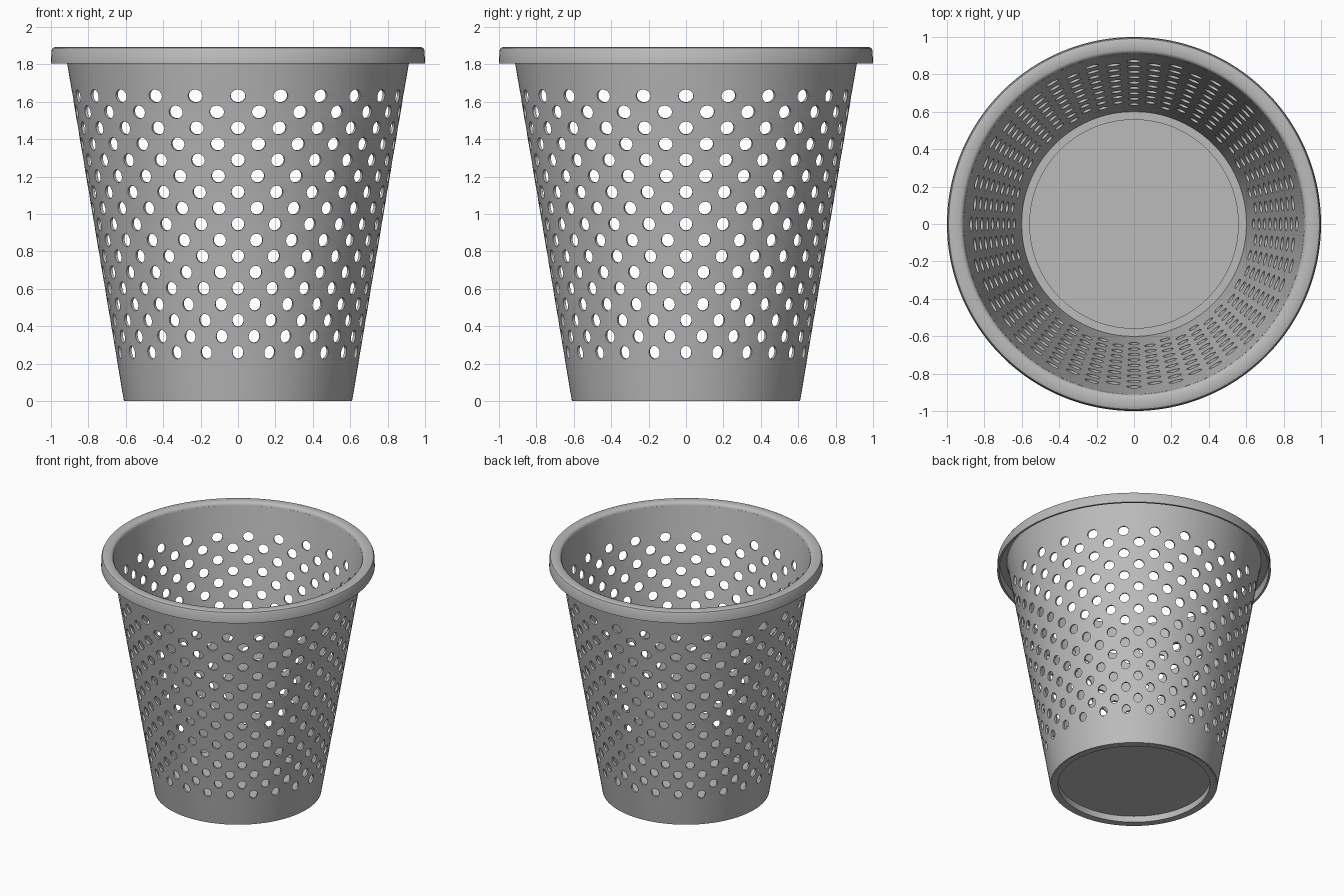
import bpy, bmesh, math

if "Cube" in bpy.data.objects:
    bpy.data.objects.remove(bpy.data.objects["Cube"])

SEG = 192                      # facets around the basket
ROWS, COLS = 17, 48            # hole rows, half-cells around
Z0, DZ = 0.26, 0.0857          # first hole row and row spacing
WALL_TOP = 1.865
HALF = 2 * math.pi / COLS      # angle of half a hole cell

plastic = bpy.data.materials.new("grey_plastic")
plastic.diffuse_color = (0.5, 0.5, 0.5, 1)
plastic.use_nodes = True
plastic.node_tree.nodes["Principled BSDF"].inputs["Base Color"].default_value = plastic.diffuse_color


def finish(bm, name, thickness=0):
    bmesh.ops.remove_doubles(bm, verts=bm.verts, dist=1e-4)
    bmesh.ops.recalc_face_normals(bm, faces=bm.faces)
    mesh = bpy.data.meshes.new(name)
    bm.to_mesh(mesh)
    bm.free()
    mesh.materials.append(plastic)
    ob = bpy.data.objects.new(name, mesh)
    bpy.context.collection.objects.link(ob)
    bpy.ops.object.select_all(action='DESELECT')
    ob.select_set(True)
    bpy.context.view_layer.objects.active = ob
    if thickness:
        mod = ob.modifiers.new("thickness", 'SOLIDIFY')
        mod.thickness = thickness
        mod.offset = -1
        bpy.ops.object.modifier_apply(modifier=mod.name)
    bpy.ops.object.shade_smooth_by_angle(angle=math.radians(35))
    return ob


def on_cone(u, z):
    """Point on the tapered wall; u counts half-cells around."""
    r = 0.61 + 0.168 * z
    return (r * math.sin(u * HALF), -r * math.cos(u * HALF), z)


def lathe(name, profile):
    """Spin a closed (radius, z) profile around z."""
    bm = bmesh.new()
    rings = []
    for i in range(SEG):
        a = 2 * math.pi * i / SEG
        rings.append([bm.verts.new((r * math.sin(a), -r * math.cos(a), z)) for r, z in profile])
    n = len(profile)
    for i in range(SEG):
        p, q = rings[i], rings[(i + 1) % SEG]
        for j in range(n):
            k = (j + 1) % n
            if profile[j][0] == 0 and profile[k][0] == 0:
                continue
            if profile[j][0] == 0:
                bm.faces.new((p[j], q[k], p[k]))
            elif profile[k][0] == 0:
                bm.faces.new((p[j], q[j], p[k]))
            else:
                bm.faces.new((p[j], q[j], q[k], p[k]))
    return finish(bm, name)


# Perforated wall: diamond cells, each with an oval hole
bm = bmesh.new()


def quad(*pts):
    bm.faces.new([bm.verts.new(on_cone(u, z)) for u, z in pts])


CORNERS = [(1, 0), (0, 1), (-1, 0), (0, -1), (1, 0)]


def cell_point(k, c, z):
    (x0, y0), (x1, y1) = CORNERS[k // 4], CORNERS[k // 4 + 1]
    t = (k % 4) / 4
    return (c + x0 + (x1 - x0) * t, z + DZ * (y0 + (y1 - y0) * t))


def hole_point(k, c, z):
    a = k * math.pi / 8
    return (c + 0.345 * math.cos(a), z + 0.035 * math.sin(a))


for row in range(ROWS):
    z = Z0 + row * DZ
    for c in range(row % 2, COLS, 2):
        for k in range(16):
            m = (k + 1) % 16
            quad(hole_point(k, c, z), cell_point(k, c, z),
                 cell_point(m, c, z), hole_point(m, c, z))

# Plain bands below and above the holes
for j in range(SEG):
    u, v = j / 4, (j + 1) / 4
    du, dv = [DZ * abs((w % 2) - 1) for w in (u, v)]
    quad((u, 0), (v, 0), (v, Z0 - dv), (u, Z0 - du))
    zt = Z0 + (ROWS - 1) * DZ
    quad((u, zt + du), (v, zt + dv), (v, WALL_TOP), (u, WALL_TOP))
finish(bm, "perforated_wall", 0.014)

# Rolled rim with a hollow underside
lathe("rim", [(0.908, 1.855), (0.911, 1.875), (0.918, 1.887), (0.93, 1.893),
              (0.978, 1.893), (0.991, 1.888), (0.997, 1.876), (1.0, 1.805),
              (0.985, 1.805), (0.982, 1.874), (0.93, 1.874), (0.92, 1.855)])

# Raised floor with a foot ring
lathe("floor", [(0.598, 0), (0.555, 0), (0.555, 0.05), (0, 0.05),
                (0, 0.065), (0.56, 0.065), (0.56, 0.03), (0.603, 0.03)])
